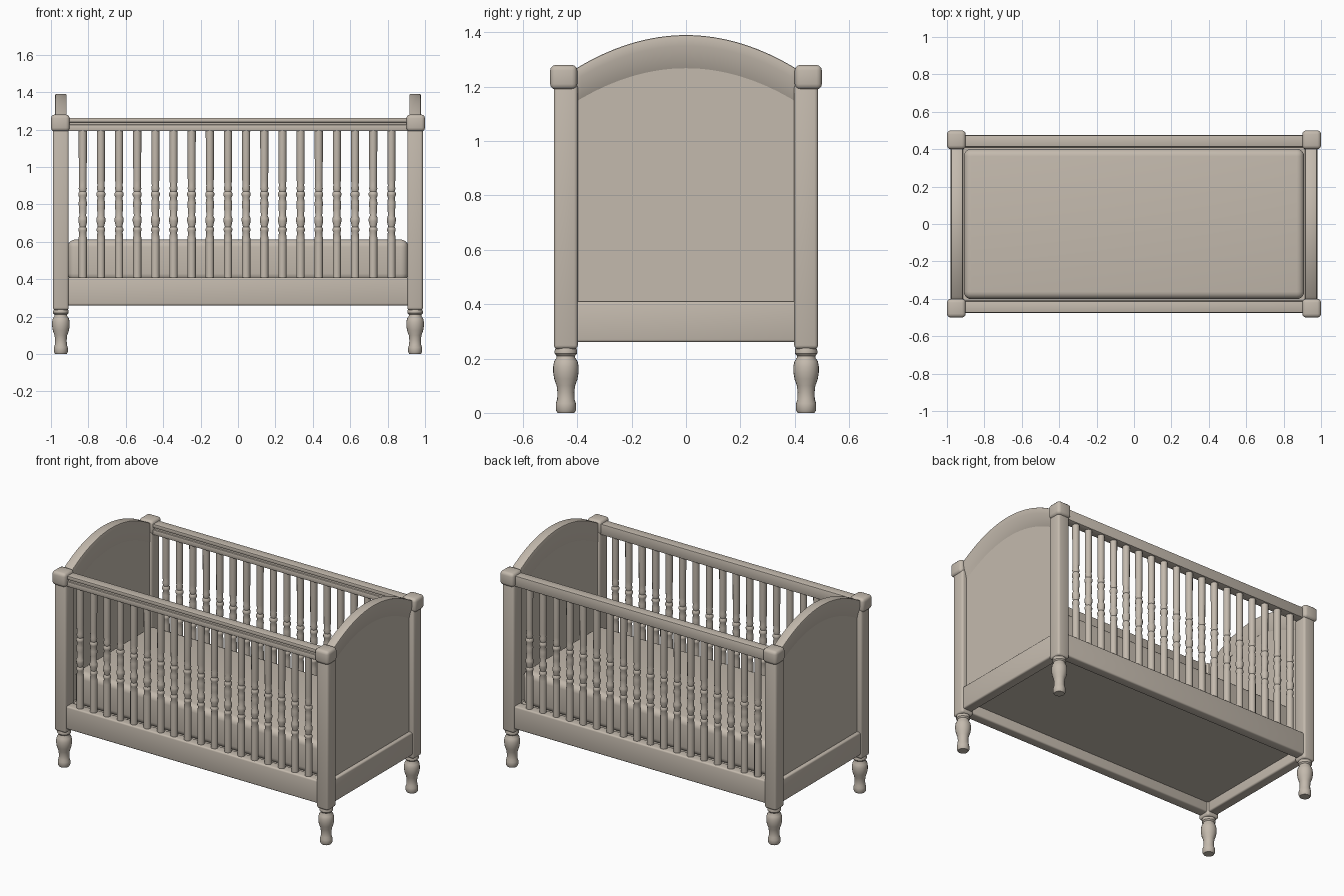
import bpy, bmesh, math
from mathutils import Vector

if "Cube" in bpy.data.objects:
    bpy.data.objects.remove(bpy.data.objects["Cube"], do_unlink=True)

paint = bpy.data.materials.new("warm_greige_paint")
COLOR = (0.55, 0.49, 0.42, 1)
paint.use_nodes = True
paint.diffuse_color = COLOR
bsdf = paint.node_tree.nodes["Principled BSDF"]
bsdf.inputs["Base Color"].default_value = COLOR
bsdf.inputs["Roughness"].default_value = 0.7


def finish(name, bm, bevel=0, segments=3):
    """Turn a bmesh into a painted object with soft edges."""
    bmesh.ops.recalc_face_normals(bm, faces=bm.faces)
    mesh = bpy.data.meshes.new(name)
    bm.to_mesh(mesh)
    bm.free()
    mesh.materials.append(paint)
    obj = bpy.data.objects.new(name, mesh)
    bpy.context.collection.objects.link(obj)
    bpy.ops.object.select_all(action="DESELECT")
    obj.select_set(True)
    bpy.context.view_layer.objects.active = obj
    if bevel:
        mod = obj.modifiers.new("soft_edges", "BEVEL")
        mod.width = bevel
        mod.segments = segments
        mod.limit_method = "ANGLE"
        bpy.ops.object.modifier_apply(modifier=mod.name)
    bpy.ops.object.shade_smooth_by_angle(angle=math.radians(40))


def box(name, low, high, bevel=0.01, segments=3):
    low, high = Vector(low), Vector(high)
    bm = bmesh.new()
    bmesh.ops.create_cube(bm, size=1)
    for v in bm.verts:
        v.co = (low + high) / 2 + Vector(a * b for a, b in zip(v.co, high - low))
    finish(name, bm, bevel, segments)


def loft(name, rings, bevel=0):
    """Skin a row of closed rings and cap both ends."""
    bm = bmesh.new()
    rings = [[bm.verts.new(p) for p in ring] for ring in rings]
    for a, b in zip(rings, rings[1:]):
        for i in range(len(a)):
            j = (i + 1) % len(a)
            bm.faces.new((a[i], a[j], b[j], b[i]))
    bm.faces.new(rings[0])
    bm.faces.new(rings[-1])
    finish(name, bm, bevel, 2)


def turned(name, profile, x, y, sides):
    """Lathe a (radius, height) profile around an upright axis."""
    angles = [math.tau * i / sides for i in range(sides)]
    loft(name, [[(x + r * math.cos(a), y + r * math.sin(a), z) for a in angles]
                for r, z in profile])


def slab(name, outline, x0, x1, bevel=0):
    """Extrude a (y, z) outline along x."""
    loft(name, [[(x, y, z) for y, z in outline] for x in (x0, x1)], bevel)


LEG = [(0.031, 0), (0.037, 0.01), (0.037, 0.035), (0.032, 0.05), (0.031, 0.075),
       (0.034, 0.1), (0.043, 0.125), (0.047, 0.15), (0.047, 0.17), (0.043, 0.19),
       (0.034, 0.203), (0.034, 0.21), (0.041, 0.218), (0.041, 0.23), (0.036, 0.245)]
SPINDLE = [(0.022, 0.39), (0.022, 0.62), (0.019, 0.65), (0.023, 0.66),
           (0.023, 0.67), (0.017, 0.68), (0.024, 0.71), (0.024, 0.725),
           (0.018, 0.74), (0.021, 0.78), (0.022, 0.81), (0.018, 0.835),
           (0.024, 0.848), (0.024, 0.86), (0.018, 0.87), (0.022, 0.885),
           (0.019, 0.9), (0.021, 0.93), (0.022, 1.2)]

# Corner posts with square caps and turned feet
for sx, x_name in ((1, "left"), (-1, "right")):
    for sy, y_name in ((1, "back"), (-1, "front")):
        tag = f"{y_name}_{x_name}"
        px, py = sx * 0.947, sy * 0.442
        box(f"{tag}_post", (px - 0.042, py - 0.044, 0.235),
            (px + 0.042, py + 0.044, 1.21), 0.014)
        cx, cy = sx * 0.95, sy * 0.45
        box(f"{tag}_post_cap", (cx - 0.05, cy - 0.05, 1.19),
            (cx + 0.05, cy + 0.05, 1.28), 0.02)
        turned(f"{tag}_foot", LEG, px, py, 20)

# Long sides: lower rail, top rail grooved along its front, turned spindles
SPINDLES = 18
RAIL = [(0.031, 1.192), (0.031, 1.262), (-0.031, 1.262), (-0.031, 1.238),
        (-0.021, 1.238), (-0.021, 1.225), (-0.031, 1.225), (-0.031, 1.192)]
for sy, tag in ((1, "back"), (-1, "front")):
    y = sy * 0.443
    box(f"{tag}_lower_rail", (-0.93, y - 0.033, 0.26), (0.93, y + 0.033, 0.41))
    slab(f"{tag}_top_rail", [(y + dy, z) for dy, z in RAIL], -0.93, 0.93, 0.004)
    for i in range(SPINDLES):
        x = -0.83 + 1.65 * i / (SPINDLES - 1)
        turned(f"{tag}_spindle_{i + 1}", SPINDLE, x, y, 12)

# Ends: lower rail, flat panel and an arched crest that thins into the panel
STEPS = 32
ys = [-0.41 + 0.82 * i / STEPS for i in range(STEPS + 1)]


def crest_top(y):
    return 1.39 - 0.75 * y * y


panel = [(y, crest_top(y) - 0.02) for y in ys] + [(0.41, 0.39), (-0.41, 0.39)]
for sx, tag in ((1, "left"), (-1, "right")):
    lo, hi = sorted((sx * 0.913, sx * 0.98))
    box(f"{tag}_end_rail", (lo, -0.42, 0.26), (hi, 0.42, 0.41))
    slab(f"{tag}_end_panel", panel, sx * 0.918, sx * 0.957)
    rings = []
    for y in ys:
        top = crest_top(y)
        section = [(0.916, top), (0.978, top), (0.977, top - 0.04),
                   (0.955, top - 0.13), (0.916, top - 0.13)]
        rings.append([(sx * x, y, z) for x, z in section])
    loft(f"{tag}_end_crest", rings, 0.006)

# Mattress on its base board
box("mattress_base", (-0.92, -0.42, 0.325), (0.92, 0.42, 0.40), 0)
box("mattress", (-0.91, -0.402, 0.39), (0.91, 0.402, 0.612), 0.04, 5)
